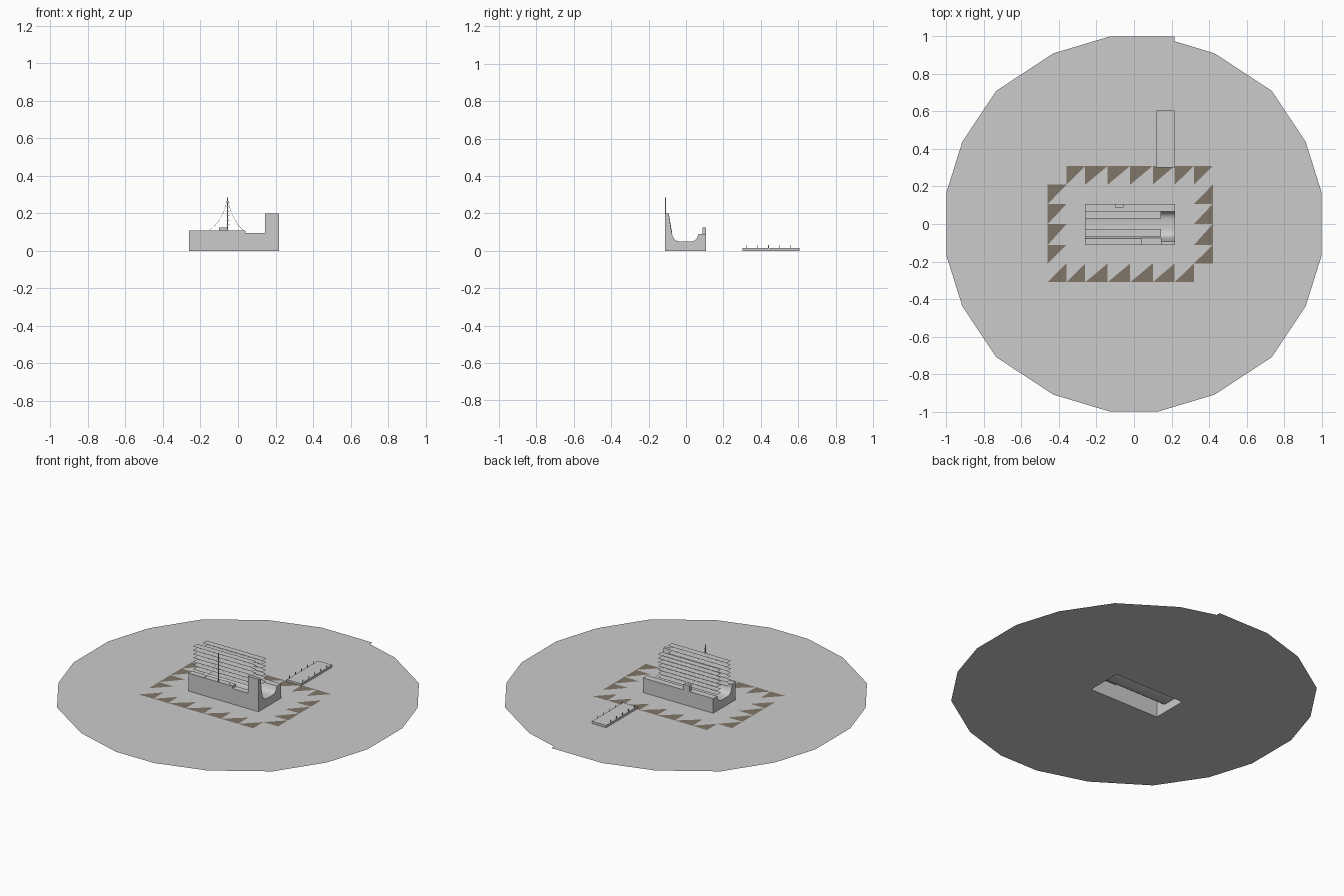
import bpy, bmesh, math
from mathutils import Vector

if "Cube" in bpy.data.objects:
    bpy.data.objects.remove(bpy.data.objects["Cube"])


def finish(name, bm, mat=None, smooth=False):
    me = bpy.data.meshes.new(name)
    bm.to_mesh(me)
    bm.free()
    ob = bpy.data.objects.new(name, me)
    bpy.context.collection.objects.link(ob)
    if mat:
        me.materials.append(mat)
    if smooth:
        bpy.ops.object.select_all(action='DESELECT')
        ob.select_set(True)
        bpy.context.view_layer.objects.active = ob
        bpy.ops.object.shade_smooth_by_angle(angle=math.radians(35))
    return ob


def add_box(bm, x0, x1, y0, y1, z0, z1):
    vs = bmesh.ops.create_cube(bm, size=1)['verts']
    for v in vs:
        v.co = ((x0, x1)[v.co.x > 0], (y0, y1)[v.co.y > 0], (z0, z1)[v.co.z > 0])


def add_face(bm, pts):
    return bm.faces.new([bm.verts.new(p) for p in pts])


X0, X1, Y0, Y1 = -0.26, 0.218, -0.112, 0.107

# ground: twenty-sided sheet with a small road tab and a hole under the hall
quarter = [(0.13, 1), (0.43, 0.91), (0.735, 0.71), (0.915, 0.44), (1, 0.17)]
right = quarter + [(x, -y) for x, y in reversed(quarter)]
outline = right + [(-x, y) for x, y in reversed(right)]
outline[1:1] = [(0.215, 1), (0.215, 0.975)]
hole = [(X0, Y0), (X1, Y0), (X1, Y1), (X0, Y1)]
bm = bmesh.new()
edges = []
for loop in (outline, hole):
    vs = [bm.verts.new((x, y, 0)) for x, y in loop]
    edges += [bm.edges.new((vs[i - 1], vs[i])) for i in range(len(vs))]
bmesh.ops.triangle_fill(bm, edges=edges, use_beauty=True, normal=(0, 0, 1))
for f in bm.faces:
    f.normal_update()
    if f.normal.z < 0:
        f.normal_flip()
finish("ground", bm)

# brown triangular paving around the hall
brown = bpy.data.materials.new("brown_paving")
brown.diffuse_color = (0.22, 0.18, 0.14, 1)
brown.use_nodes = True
brown.node_tree.nodes["Principled BSDF"].inputs["Base Color"].default_value = brown.diffuse_color
xs = [-0.46, -0.36, -0.26, -0.14, -0.02, 0.10, 0.217, 0.32, 0.42]
ys = [-0.31, -0.21, -0.112, 0, 0.107, 0.21, 0.31]
bm = bmesh.new()


def upper_left(x0, x1, y0, y1):
    add_face(bm, [(x0, y1, .0012), (x0, y0, .0012), (x1, y1, .0012)])


def lower_right(x0, x1, y0, y1):
    add_face(bm, [(x0, y0, .0012), (x1, y0, .0012), (x1, y1, .0012)])


for a, b in zip(xs[1:], xs[2:]):
    upper_left(a, b, ys[-2], ys[-1])
for a, b in zip(xs[:-2], xs[1:-1]):
    lower_right(a, b, ys[0], ys[1])
for a, b in zip(ys[1:-2], ys[2:-1]):
    upper_left(xs[0], xs[1], a, b)
    lower_right(xs[-2], xs[-1], a, b)
finish("paving", bm, brown)


# hall: trough profile lofted along x, with three front wall heights
def profile(h, y_top, y_mid, z_mid):
    return [(Y0, 0), (Y0, h), (y_top, h), (y_mid, z_mid), (-0.071, 0.078),
            (-0.062, 0.062), (-0.048, 0.053), (-0.028, 0.05), (0.03, 0.05),
            (0.048, 0.056), (0.06, 0.07), (0.067, 0.09), (Y1, 0.09), (Y1, 0)]


low = profile(0.11, -0.076, -0.074, 0.09)
dip = profile(0.095, -0.0745, -0.074, 0.09)
tall = profile(0.2, -0.092, -0.08, 0.115)
sections = [(X0, low), (0.04, low), (0.04, dip), (0.145, dip), (0.145, tall), (X1, tall)]
bm = bmesh.new()
rings = [[bm.verts.new((x, y, z)) for y, z in p] for x, p in sections]
for a, b in zip(rings, rings[1:]):
    for i in range(len(a) - 1):
        bm.faces.new((a[i], b[i], b[i + 1], a[i + 1]))
bm.faces.new(rings[0])
bm.faces.new(rings[-1][::-1])
bmesh.ops.remove_doubles(bm, verts=bm.verts[:], dist=1e-5)
bmesh.ops.recalc_face_normals(bm, faces=bm.faces[:])
finish("hall", bm, smooth=True)

# small box on the back wall
bm = bmesh.new()
add_box(bm, -0.10, -0.057, 0.088, Y1, 0.085, 0.125)
finish("wall_box", bm)

# two stacks of thin horizontal slats over the trough
for name, y0, y1, top in (("front_slats", -0.067, -0.026, 0.257),
                          ("back_slats", 0.03, 0.07, 0.24)):
    bm = bmesh.new()
    for k in range(7):
        z = top - 0.0235 * k
        add_face(bm, [(X0, y0, z), (0.143, y0, z), (0.143, y1, z), (X0, y1, z)])
    finish(name, bm)

# mast with rungs
bm = bmesh.new()
add_box(bm, -0.058, -0.054, -0.112, -0.108, 0.10, 0.286)
for k in range(6):
    z = 0.14 + 0.024 * k
    add_box(bm, -0.061, -0.045, -0.1115, -0.1085, z - 0.0015, z + 0.0015)
finish("mast", bm)

# sagging cables from the mast top
for name, end in (("left_cable", Vector((-0.155, -0.11, 0.11))),
                  ("right_cable", Vector((0.04, -0.11, 0.10)))):
    top = Vector((-0.056, -0.11, 0.28))
    mid = Vector((top.x + 0.25 * (end.x - top.x), -0.11, 0.155))
    cu = bpy.data.curves.new(name, 'CURVE')
    cu.dimensions = '3D'
    cu.bevel_depth = 0.0006
    cu.bevel_resolution = 0
    sp = cu.splines.new('POLY')
    sp.points.add(8)
    for i, p in enumerate(sp.points):
        t = i / 8
        q = top * (1 - t) ** 2 + mid * 2 * t * (1 - t) + end * t * t
        p.co = (*q, 1)
    bpy.context.collection.objects.link(bpy.data.objects.new(name, cu))

# raised walkway with posts on both sides
bm = bmesh.new()
add_box(bm, 0.12, 0.217, 0.302, 0.606, 0, 0.014)
finish("walkway", bm)
bm = bmesh.new()
for x in (0.123, 0.214):
    for k in range(5):
        y = 0.325 + 0.058 * k
        add_box(bm, x - 0.0015, x + 0.0015, y - 0.0015, y + 0.0015, 0.012, 0.03)
finish("walkway_posts", bm)
